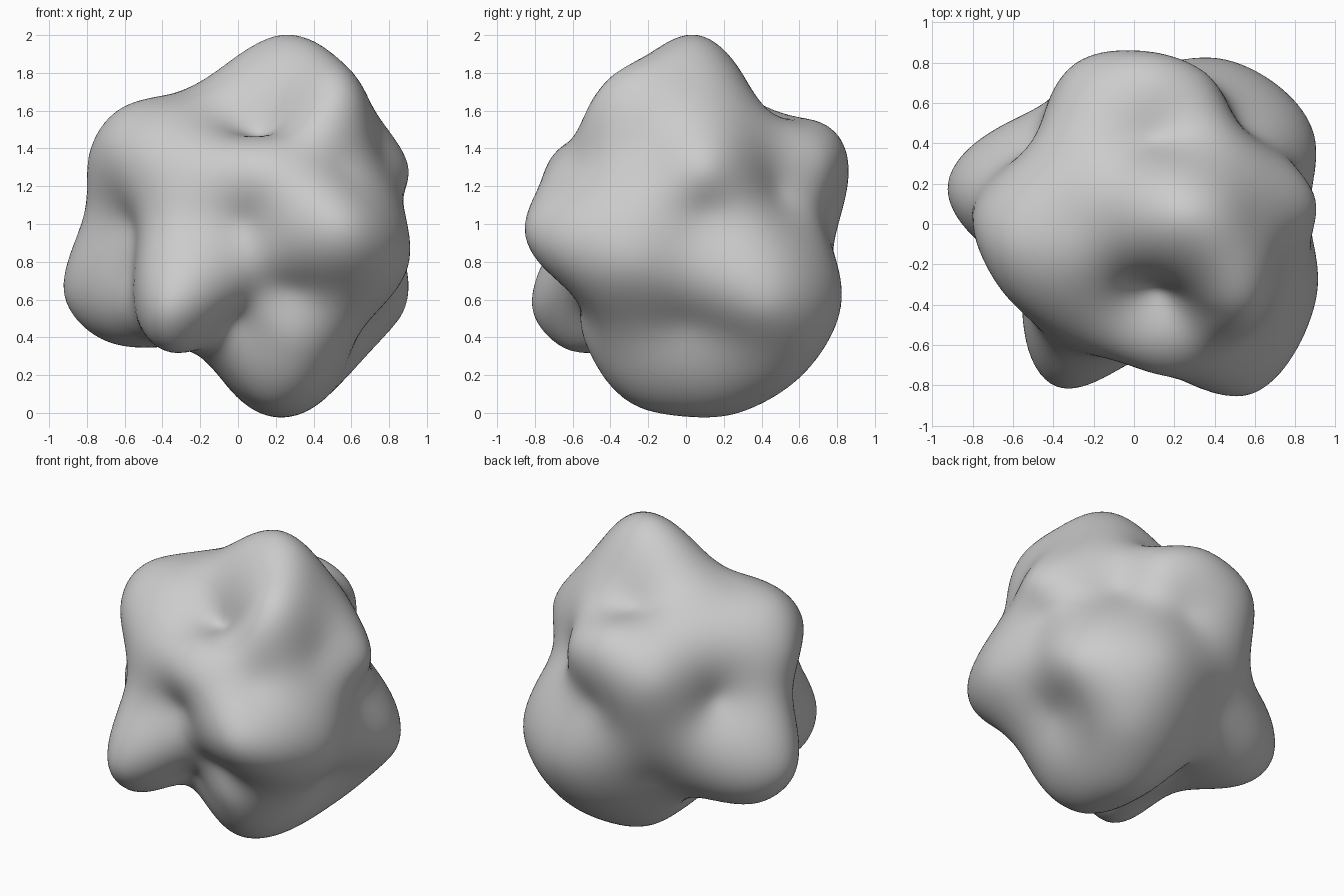
import bpy
import bmesh
import math
from mathutils import Vector

default_cube = bpy.data.objects.get("Cube")
if default_cube:
    bpy.data.objects.remove(default_cube, do_unlink=True)

CENTRE = Vector((0, 0, 1))
BASE_RADIUS = 0.8
FALLOFF = 3.5

# Points on the skin of each rounded lobe
lobes = {
    "crown": [(.23, .05, 2), (.42, .05, 1.95), (.6, 0, 1.78), (.4, -.4, 1.74),
              (-.12, 0, 1.8), (.2, .22, 1.9)],
    "upper_right_shoulder": [(-.64, -.34, 1.4), (-.62, -.1, 1.61), (-.79, .02, 1.35),
                             (-.43, -.4, 1.52), (-.35, 0, 1.69)],
    "lower_right_knob": [(-.92, .17, .63), (-.68, .25, .38), (-.72, .44, .6),
                         (-.83, .1, 1)],
    "front_right_knob": [(-.36, -.81, .55), (-.52, -.62, .55), (-.3, -.6, .33),
                         (-.28, -.69, .92)],
    "front_bump": [(.1, -.74, 1.25), (.12, -.54, 1.46)],
    "front_left_shoulder": [(.55, -.85, .97), (.55, -.78, .8), (.78, -.66, .88),
                            (.9, -.3, .78), (.45, -.5, 1.64), (.55, -.6, 1.3),
                            (.76, -.2, 1.42)],
    "left_bump": [(.9, .11, 1.26)],
    "back_left_knob": [(.9, .3, .68), (.88, .42, .55), (.72, .68, .62),
                       (.42, .82, .6), (.5, .52, .17)],
    "back_ridge": [(-.3, .78, 1.3), (.15, .84, 1.34), (.37, .73, 1.34),
                   (.1, .7, 1.54)],
    "underside": [(.28, -.55, .43), (.28, -.42, .17), (.48, -.38, .28),
                  (.56, -.1, .24), (.13, .2, 0), (.15, -.28, .06), (-.1, .3, .2)],
}

# Floors of the hollows between the lobes
hollows = [
    (.2, -.35, 1.53), (-.04, -.33, 1.53), (-.59, -.23, 1.02), (-.58, -.25, .72),
    (.05, -.66, 1.02), (-.03, -.48, .48), (.3, -.58, .64), (.66, 0, .45),
    (.72, .22, .42), (-.2, .1, .33), (-.2, -.35, .33), (-.51, .39, 1.1),
    (.2, .75, 1.03), (-.17, .58, .52), (.1, .45, 1.57), (.53, .5, 1.18),
    (.84, .1, 1.08),
]

points = [p for lobe in lobes.values() for p in lobe] + hollows
offsets = [Vector(p) - CENTRE for p in points]
directions = [v.normalized() for v in offsets]
radii = [v.length for v in offsets]
weights = [0.0] * len(offsets)


def influence(gap):
    """Smooth bell that fades with the gap between two directions."""
    reach = FALLOFF * gap
    return (1 + reach) * math.exp(-reach)


def surface_radius(direction):
    """Distance of the skin from the centre: a ball plus soft swellings."""
    return BASE_RADIUS + sum(w * influence((direction - d).length)
                             for w, d in zip(weights, directions))


# Settle the swellings so the skin passes through every lobe and hollow
for sweep in range(100):
    for i, direction in enumerate(directions):
        weights[i] += radii[i] - surface_radius(direction)

# Rock body: a fine ball pushed out along its own directions
bm = bmesh.new()
bmesh.ops.create_icosphere(bm, subdivisions=6, radius=1)
for vert in bm.verts:
    direction = vert.co.normalized()
    vert.co = CENTRE + direction * surface_radius(direction)
for face in bm.faces:
    face.smooth = True
mesh = bpy.data.meshes.new("lumpy_rock")
bm.to_mesh(mesh)
bm.free()
rock = bpy.data.objects.new("lumpy_rock", mesh)
bpy.context.collection.objects.link(rock)

# Plain grey surface
grey = bpy.data.materials.new("mid_grey")
grey.use_nodes = True
colour = (0.6, 0.6, 0.6, 1)
grey.diffuse_color = colour
for node in grey.node_tree.nodes:
    if node.type == "BSDF_PRINCIPLED":
        node.inputs["Base Color"].default_value = colour
mesh.materials.append(grey)
